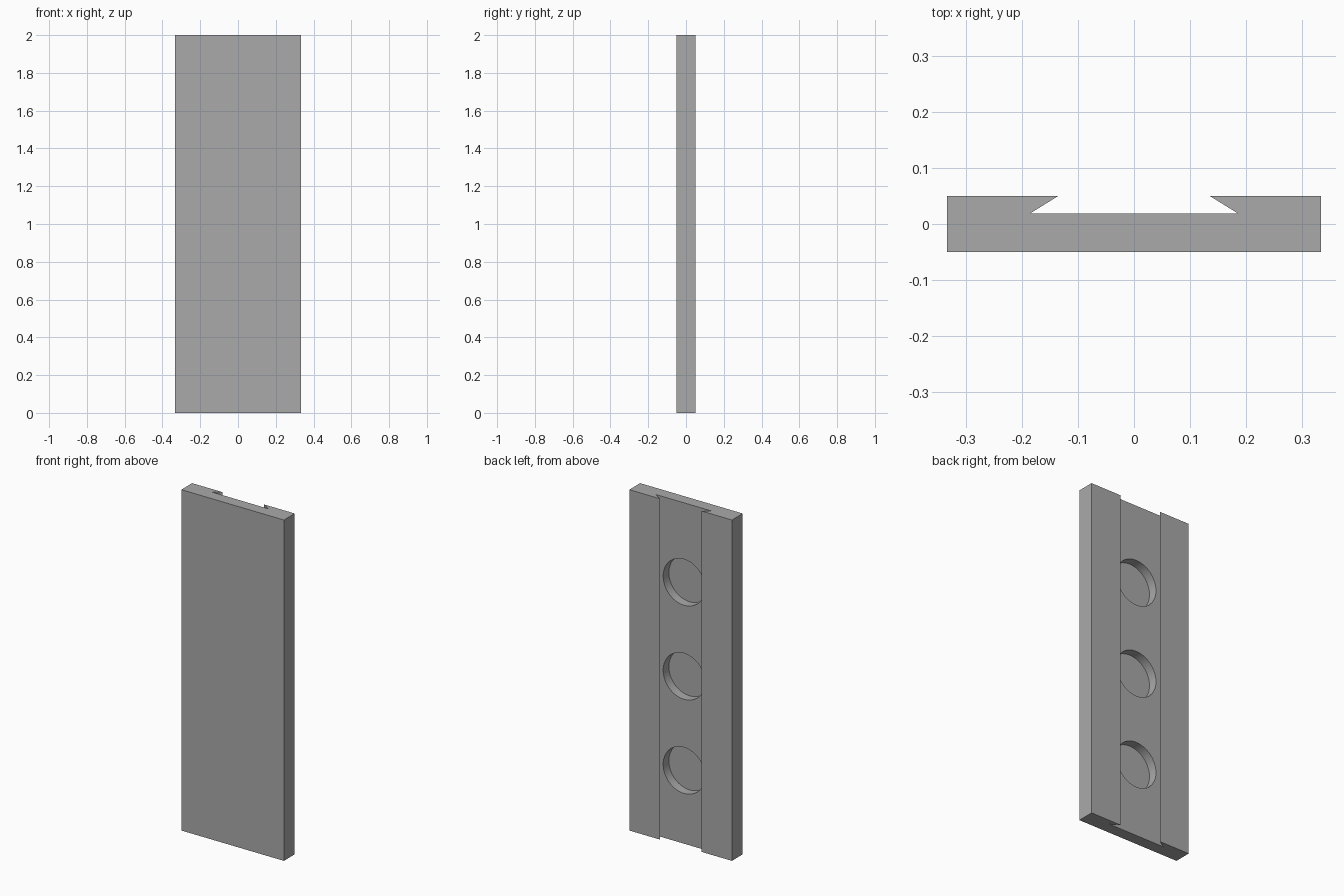
import bpy, bmesh, math
from mathutils import Vector

cube = bpy.data.objects.get("Cube")
if cube:
    bpy.data.objects.remove(cube, do_unlink=True)

# Plain grey material
grey = bpy.data.materials.new("plain grey")
grey.use_nodes = True
colour = (0.4, 0.4, 0.4, 1)
grey.diffuse_color = colour
grey.node_tree.nodes["Principled BSDF"].inputs["Base Color"].default_value = colour

HEIGHT = 2.0
FLOOR_Y = 0.019
HOLE_RADIUS = 0.135
HOLE_DEPTH = 0.053

# Plate with a dovetail groove along its back: half profile, mirrored
half = [(0.333, -0.05), (0.333, 0.05), (0.135, 0.05), (0.185, FLOOR_Y)]
profile = half + [(-x, y) for x, y in reversed(half)]
bm = bmesh.new()
base = bm.faces.new([bm.verts.new((x, y, 0)) for x, y in profile])
top = bmesh.ops.extrude_face_region(bm, geom=[base])["geom"]
bmesh.ops.translate(bm, vec=Vector((0, 0, HEIGHT)),
                    verts=[v for v in top if isinstance(v, bmesh.types.BMVert)])
bmesh.ops.recalc_face_normals(bm, faces=bm.faces)
mesh = bpy.data.meshes.new("dovetail_plate")
bm.to_mesh(mesh)
bm.free()
mesh.materials.append(grey)
plate = bpy.data.objects.new("dovetail_plate", mesh)
bpy.context.collection.objects.link(plate)
bpy.context.view_layer.objects.active = plate

# Three round blind pockets in the groove floor
for z in (0.43, 0.982, 1.534):
    bpy.ops.mesh.primitive_cylinder_add(
        vertices=64, radius=HOLE_RADIUS, depth=2 * HOLE_DEPTH,
        location=(0, FLOOR_Y, z), rotation=(math.pi / 2, 0, 0))
    cutter = bpy.context.object
    cutter.name = "pocket_cutter"
    cutter.hide_render = True
    cutter.data.materials.append(grey)
    bpy.context.view_layer.objects.active = plate
    cut = plate.modifiers.new("pocket", "BOOLEAN")
    cut.operation = "DIFFERENCE"
    cut.solver = "EXACT"
    cut.object = cutter
    bpy.ops.object.modifier_apply(modifier=cut.name)
    bpy.data.objects.remove(cutter, do_unlink=True)

# Smooth pocket walls, crisp edges
bpy.ops.object.select_all(action="DESELECT")
plate.select_set(True)
bpy.ops.object.shade_smooth_by_angle(angle=math.radians(30))
